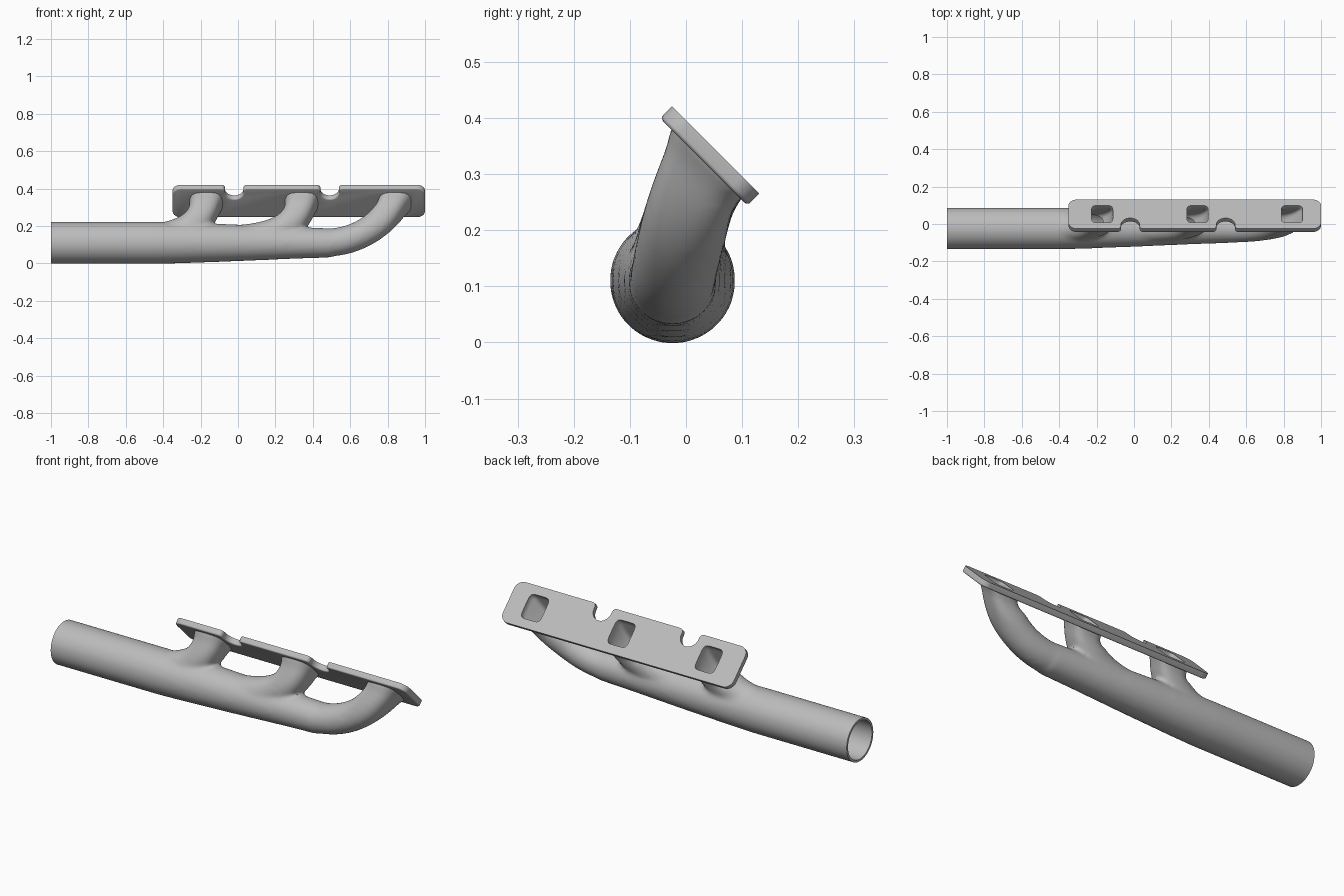
import bpy, bmesh, math
from mathutils import Vector

cube = bpy.data.objects.get("Cube")
if cube:
    bpy.data.objects.remove(cube, do_unlink=True)

metal = bpy.data.materials.new("cast_grey_metal")
metal.use_nodes = True
GREY = (0.5, 0.5, 0.5, 1)
metal.diffuse_color = GREY
metal.node_tree.nodes["Principled BSDF"].inputs["Base Color"].default_value = GREY

# Flange frame: outward normal, in-plane upward axis, centre of the outer face
N = Vector((0, 1, 1)).normalized()
V = Vector((0, -1, 1)).normalized()
FACE = Vector((0, 0.053, 0.343))
THICK = 0.03
PORTS = (-0.17, 0.34, 0.845)
AXIS_Y, AXIS_Z = -0.024, 0.11


def to_object(name, bm):
    bmesh.ops.recalc_face_normals(bm, faces=bm.faces)
    mesh = bpy.data.meshes.new(name)
    bm.to_mesh(mesh)
    bm.free()
    mesh.materials.append(metal)
    ob = bpy.data.objects.new(name, mesh)
    bpy.context.collection.objects.link(ob)
    return ob


def loft(name, stations, seg=48):
    """Skin closed superellipse sections: (centre, normal, side, half side, half up, power)."""
    bm = bmesh.new()
    rings = []
    for c, n, s, a, b, p in stations:
        n = n.normalized()
        s = (s - n * s.dot(n)).normalized()
        u = n.cross(s)
        ring = []
        for i in range(seg):
            t = math.tau * i / seg
            co, si = math.cos(t), math.sin(t)
            x = math.copysign(abs(co) ** (2 / p), co) * a
            y = math.copysign(abs(si) ** (2 / p), si) * b
            ring.append(bm.verts.new(c + s * x + u * y))
        rings.append(ring)
    for r, q in zip(rings, rings[1:]):
        for i in range(seg):
            j = (i + 1) % seg
            bm.faces.new((r[i], r[j], q[j], q[i]))
    bm.faces.new(rings[0])
    bm.faces.new(rings[-1])
    return to_object(name, bm)


def collector(name, x0, wall):
    """Straight outlet pipe that tapers towards the far runner."""
    X, Y = Vector((1, 0, 0)), Vector((0, 1, 0))
    stations = []
    for x, r in ((x0, 0.11), (-0.42, 0.11), (-0.3, 0.107), (0, 0.096), (0.3, 0.083), (0.5, 0.076)):
        r -= wall
        stations.append((Vector((x, AXIS_Y, AXIS_Z)), X, Y, r, r, 2))
    return loft(name, stations)


def runner(name, xp, inner, last):
    """Bent tube from the pipe axis to a squared port on the flange."""
    end = FACE + Vector((xp, 0, 0)) - N * (THICK * 0.6)
    if last:
        p0, p1 = Vector((xp - 0.395, AXIS_Y, AXIS_Z)), Vector((xp - 0.18, AXIS_Y, AXIS_Z))
        p2 = end - Vector((0.06, 0.045, 0.1))
    else:
        p0, p1 = Vector((xp - 0.36, AXIS_Y, 0.13)), Vector((xp - 0.14, AXIS_Y, 0.14))
        p2 = end - Vector((0.01, 0.045, 0.12))
    steps = 24
    stations = []
    for i in range(steps + 1):
        t = i / steps
        k = 1 - t
        c = p0 * k**3 + p1 * 3 * k * k * t + p2 * 3 * k * t * t + end * t**3
        d = ((p1 - p0) * k * k + (p2 - p1) * 2 * k * t + (end - p2) * t * t).normalized()
        e = max(0, (t - 0.4) / 0.6)
        e = e * e * (3 - 2 * e)
        n = d.lerp(N, e)
        side = Vector((0, 1, 0)).lerp(-V, e)
        if inner:
            a, b, p = 0.062 + 0.003 * e, 0.062 - 0.005 * e, 2 + 3.5 * e
        else:
            flare = 0.014 * max(0, (t - 0.85) / 0.15) ** 2
            a, b, p = 0.077 + 0.004 * e + flare, 0.075 + 0.006 * e + flare, 2 + 1.2 * e
        stations.append((c, n, side, a, b, p))
    if inner:
        c, n, side, a, b, p = stations[-1]
        stations.append((c + N * THICK, n, side, a, b, p))
    return loft(name, stations)


def arc(cx, cy, r, start, stop, n=8):
    angles = [math.radians(start + (stop - start) * i / n) for i in range(n + 1)]
    return [(cx + r * math.cos(a), cy + r * math.sin(a)) for a in angles]


def flange():
    """Rounded plate with two bolt notches in its upper edge."""
    left, right, half, r = -0.35, 1.0, 0.11, 0.045
    pts = arc(left + r, -half + r, r, 180, 270) + arc(right - r, -half + r, r, 270, 360)
    pts += arc(right - r, half - r, r, 0, 90)
    for xc in (0.49, -0.02):
        pts += arc(xc + 0.07, half - 0.02, 0.02, 90, 180, 6)
        pts += arc(xc, half - 0.03, 0.05, 0, -180, 18)
        pts += arc(xc - 0.07, half - 0.02, 0.02, 0, 90, 6)
    pts += arc(left + r, half - r, r, 90, 180)
    bm = bmesh.new()
    outer = bm.faces.new([bm.verts.new(FACE + Vector((x, 0, 0)) + V * y) for x, y in pts])
    res = bmesh.ops.extrude_face_region(bm, geom=[outer], use_keep_orig=True)
    back = [g for g in res["geom"] if isinstance(g, bmesh.types.BMFace)][0]
    bmesh.ops.translate(bm, vec=-N * THICK, verts=back.verts)
    bmesh.ops.bevel(bm, geom=list(back.edges), offset=0.007, segments=3,
                    profile=0.5, affect='EDGES', clamp_overlap=True)
    return to_object("port_flange", bm)


def box(name, lo, hi):
    bm = bmesh.new()
    bmesh.ops.create_cube(bm, size=1)
    for v in bm.verts:
        v.co = [lo[i] if v.co[i] < 0 else hi[i] for i in range(3)]
    return to_object(name, bm)


def boolean(ob, other, op):
    m = ob.modifiers.new(op, 'BOOLEAN')
    m.operation, m.object, m.solver = op, other, 'EXACT'
    other.hide_render = True
    helpers.append(other)


helpers = []

# Blended outer casting
body = collector("exhaust_manifold", -1.06, -0.002)
for i, xp in enumerate(PORTS):
    boolean(body, runner("runner_shell", xp, False, i == 2), 'UNION')
remesh = body.modifiers.new("blend", 'REMESH')
remesh.mode, remesh.voxel_size = 'VOXEL', 0.01
smooth = body.modifiers.new("fillet", 'SMOOTH')
smooth.factor, smooth.iterations = 0.5, 14

# Flange, square pipe end, then the hollow passages
boolean(body, flange(), 'UNION')
boolean(body, box("end_trim", (-1.2, -0.3, -0.2), (-1, 0.3, 0.4)), 'DIFFERENCE')
boolean(body, collector("pipe_bore", -1.1, 0.01), 'DIFFERENCE')
for i, xp in enumerate(PORTS):
    boolean(body, runner("port_bore", xp, True, i == 2), 'DIFFERENCE')

bpy.ops.object.select_all(action='DESELECT')
bpy.context.view_layer.objects.active = body
body.select_set(True)
bpy.ops.object.convert(target='MESH')
for ob in helpers:
    bpy.data.objects.remove(ob, do_unlink=True)
bpy.ops.object.shade_smooth_by_angle(angle=math.radians(35))
